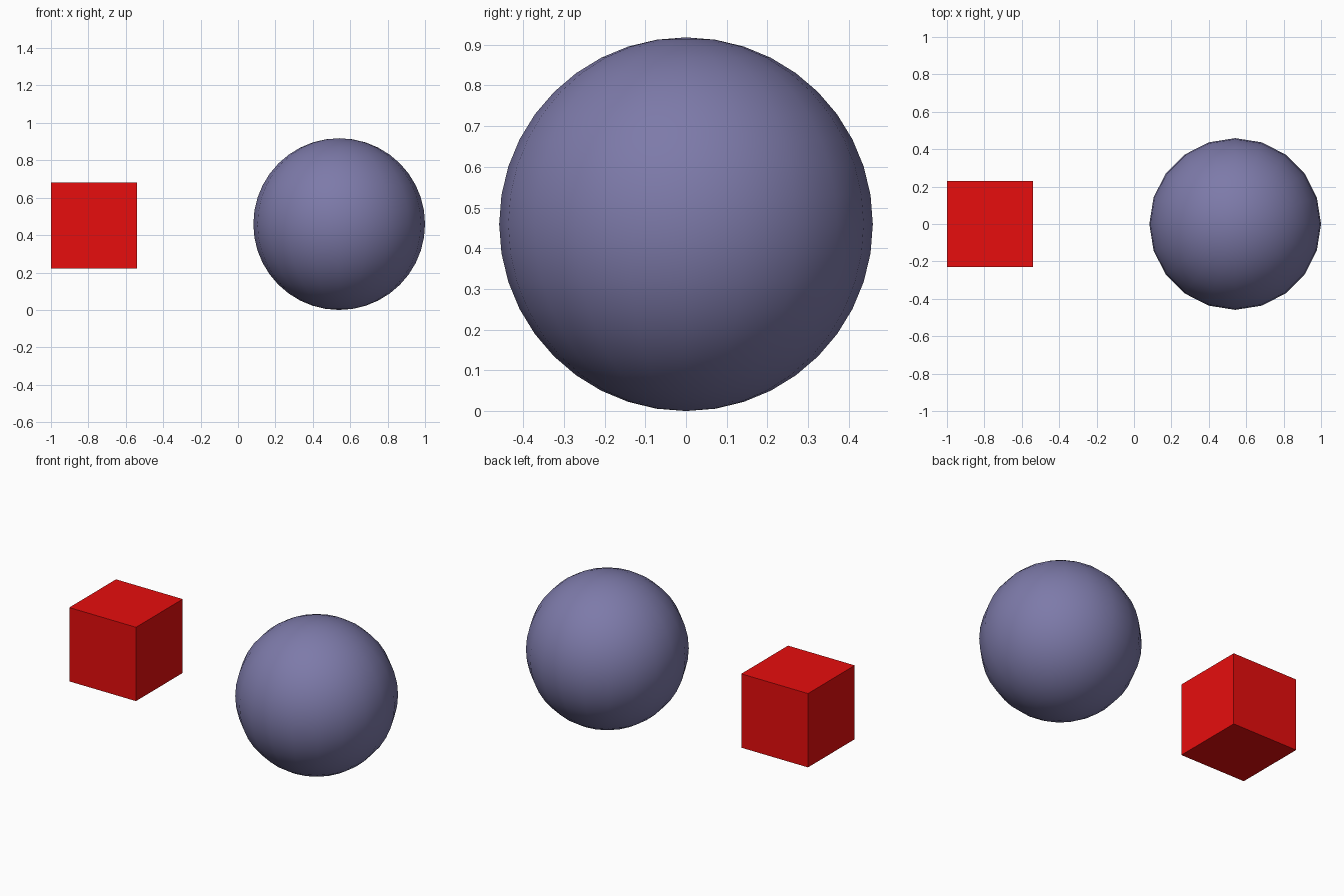
import bpy

if "Cube" in bpy.data.objects:
    bpy.data.objects.remove(bpy.data.objects["Cube"])

S = 0.459  # cube edge and ball radius


def paint(obj, name, color):
    mat = bpy.data.materials.new(name)
    mat.diffuse_color = color
    mat.use_nodes = True
    mat.node_tree.nodes["Principled BSDF"].inputs["Base Color"].default_value = mat.diffuse_color
    obj.data.materials.append(mat)


# Red cube, floating level with the middle of the ball
bpy.ops.mesh.primitive_cube_add(size=S, location=(-1 + S / 2, 0, S - 0.008))
cube = bpy.context.object
cube.name = "cube"
paint(cube, "red", (0.8, 0.004, 0.004, 1))

# Smooth ball, 20 sides around and 20 rings
bpy.ops.mesh.primitive_uv_sphere_add(segments=20, ring_count=20, radius=S,
                                     location=(1 - S, 0, S))
ball = bpy.context.object
ball.name = "ball"
bpy.ops.object.shade_smooth()
paint(ball, "violet_grey", (0.205, 0.195, 0.398, 1))
